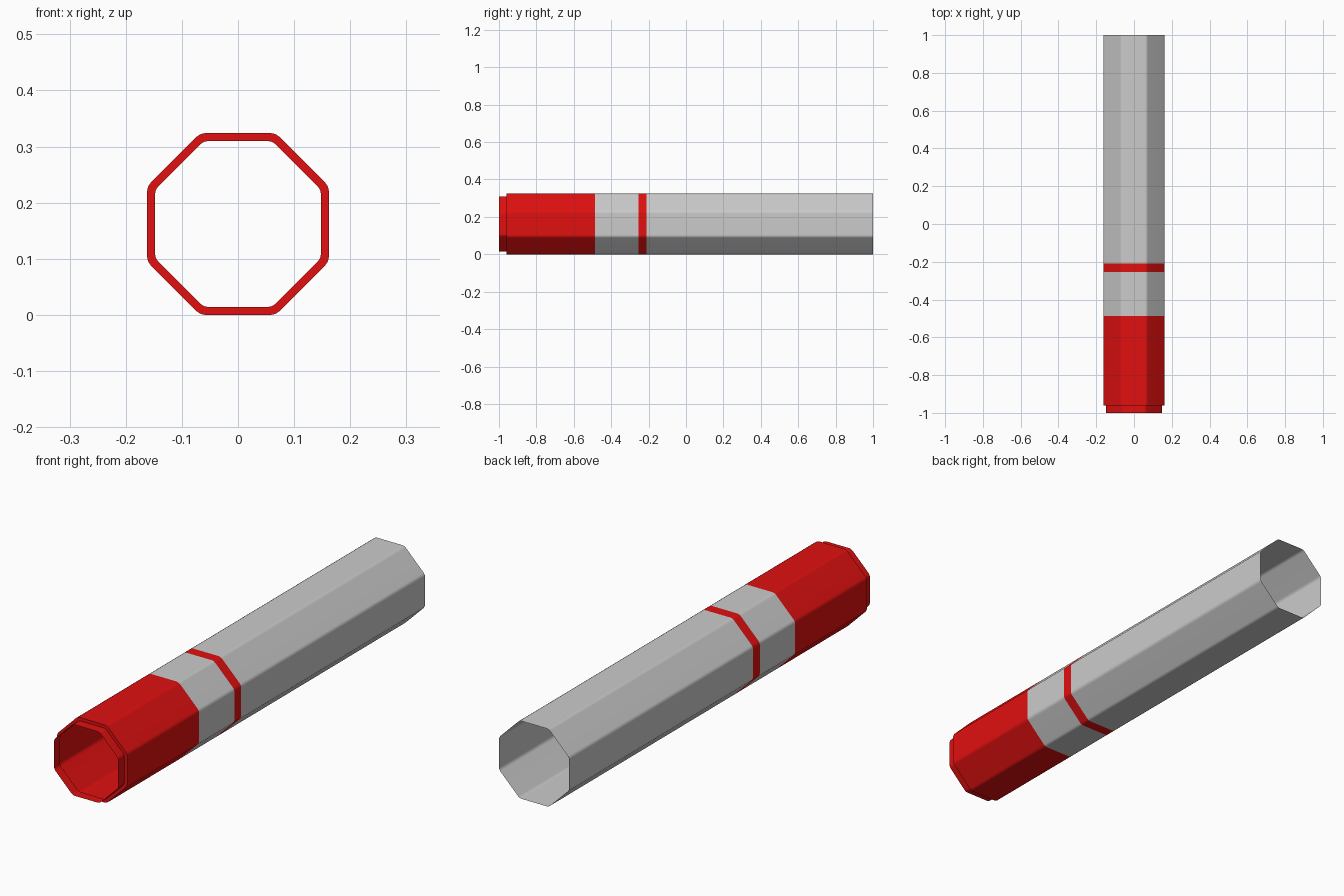
import bpy, bmesh
from math import cos, sin, tan, pi, radians

if "Cube" in bpy.data.objects:
    bpy.data.objects.remove(bpy.data.objects["Cube"])

R = 0.162          # half width across flats
LIP = 0.148
CENTRE_Z = 0.162

red = bpy.data.materials.new("red")
red.diffuse_color = (0.75, 0.005, 0.005, 1)
red.use_nodes = True
red.node_tree.nodes["Principled BSDF"].inputs["Base Color"].default_value = red.diffuse_color


def octagon(r, cut=0.009, steps=3):
    """Octagon section with softly rounded corners."""
    fillet = cut / tan(pi / 8)
    inner = (r - fillet) / cos(pi / 8)
    pts = []
    for k in range(8):
        a = pi / 8 + k * pi / 4
        for s in range(steps):
            b = a - pi / 8 + s * (pi / 4) / (steps - 1)
            pts.append((inner * cos(a) + fillet * cos(b),
                        inner * sin(a) + fillet * sin(b)))
    return pts


def shell(name, stations, mat=None):
    """Open octagonal shell through (y, half width) stations."""
    bm = bmesh.new()
    rings = [[bm.verts.new((x, y, z + CENTRE_Z)) for x, z in octagon(r)]
             for y, r in stations]
    for r0, r1 in zip(rings, rings[1:]):
        n = len(r0)
        for i in range(n):
            j = (i + 1) % n
            bm.faces.new((r0[i], r1[i], r1[j], r0[j]))
    mesh = bpy.data.meshes.new(name)
    bm.to_mesh(mesh)
    bm.free()
    obj = bpy.data.objects.new(name, mesh)
    bpy.context.collection.objects.link(obj)
    if mat:
        mesh.materials.append(mat)
    bpy.ops.object.select_all(action='DESELECT')
    obj.select_set(True)
    bpy.context.view_layer.objects.active = obj
    bpy.ops.object.shade_smooth_by_angle(angle=radians(30))
    # keep the broad sides flat, blend only at the rounded corners
    wn = obj.modifiers.new("flat_sides", 'WEIGHTED_NORMAL')
    wn.keep_sharp = True
    return obj


# Red end cap with its recessed lip and shoulder
shell("end_cap", [(-1.0, LIP), (-0.96, LIP), (-0.96, R), (-0.487, R)], red)
# Grey body sections and the thin red stripe between them
shell("front_sleeve", [(-0.487, R), (-0.255, R)])
shell("stripe_band", [(-0.255, R), (-0.21, R)], red)
shell("main_tube", [(-0.21, R), (1.0, R)])
